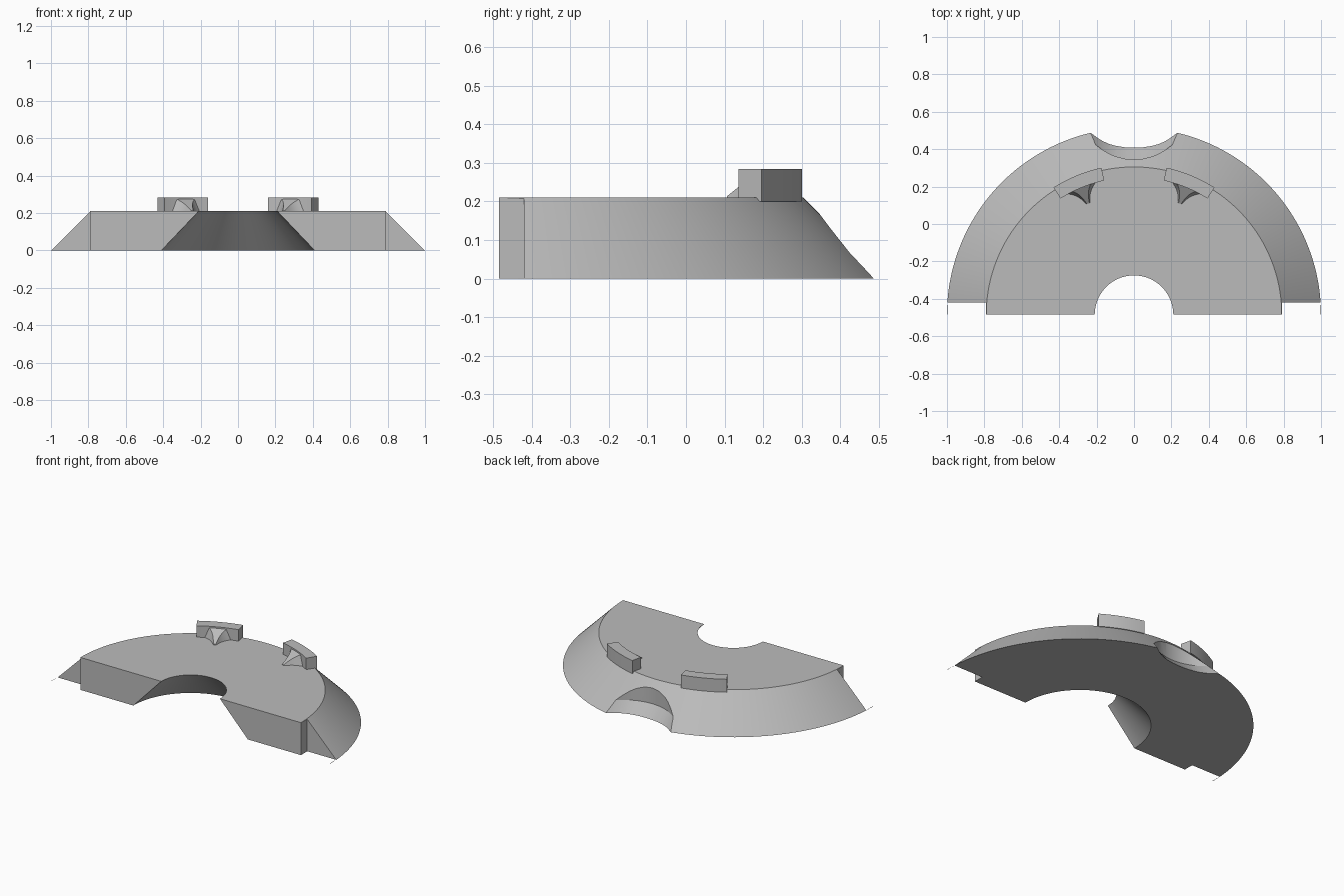
import bpy, bmesh, math
from mathutils import Vector

if "Cube" in bpy.data.objects:
    bpy.data.objects.remove(bpy.data.objects["Cube"])

CY = -0.485      # centre of the half ring
TOP = 0.21       # height of the top face

grey = bpy.data.materials.new("plain grey")
grey.use_nodes = True
grey.diffuse_color = (0.5, 0.5, 0.5, 1)
grey.node_tree.nodes["Principled BSDF"].inputs["Base Color"].default_value = (0.5, 0.5, 0.5, 1)


def loft(name, sections):
    """Skin a list of matching closed loops and cap both ends."""
    bm = bmesh.new()
    rings = [[bm.verts.new(p) for p in s] for s in sections]
    n = len(rings[0])
    for a, b in zip(rings, rings[1:]):
        for i in range(n):
            j = (i + 1) % n
            bm.faces.new((a[i], a[j], b[j], b[i]))
    bm.faces.new(rings[0])
    bm.faces.new(rings[-1])
    bmesh.ops.recalc_face_normals(bm, faces=bm.faces)
    mesh = bpy.data.meshes.new(name)
    bm.to_mesh(mesh)
    bm.free()
    mesh.materials.append(grey)
    ob = bpy.data.objects.new(name, mesh)
    bpy.context.collection.objects.link(ob)
    return ob


def select(ob):
    bpy.ops.object.select_all(action='DESELECT')
    ob.select_set(True)
    bpy.context.view_layer.objects.active = ob


def smooth(ob, angle=25):
    select(ob)
    bpy.ops.object.shade_smooth_by_angle(angle=math.radians(angle))


def cut(ob, cutter):
    cutter.hide_render = True
    select(ob)
    mod = ob.modifiers.new("cut", 'BOOLEAN')
    mod.operation = 'DIFFERENCE'
    mod.solver = 'EXACT'
    mod.object = cutter
    bpy.ops.object.modifier_apply(modifier=mod.name)
    bpy.data.objects.remove(cutter)


def polar(r, a, z):
    """Point at radius r and angle a (from the back, towards +x)."""
    return (r * math.sin(a), CY + r * math.cos(a), z)


def sweep(name, profile, a0, a1, steps):
    angles = [math.radians(a0 + (a1 - a0) * i / steps) for i in range(steps + 1)]
    return loft(name, [[polar(r, a, z) for r, z in profile] for a in angles])


# Half ring with a sloping outer wall and an undercut centre hole
body = sweep("half_ring_body", [(0.41, 0), (1, 0), (0.79, TOP), (0.21, TOP)], -90, 90, 96)

# Steps at both ends of the sloping rim
for s in (1, -1):
    x0, x1 = s * 0.79, s * 0.998
    cut(body, loft("end_cutter", [[(x0, y, z), (x1, y, z), (x1, y, z + 0.5), (x0, y, z + 0.5)]
                                  for y, z in ((-0.6, -0.1), (-0.42, -0.1))]))

# Scoop at the back: flared foot below, upright curved wall above
foot_half = [(0.26, 0.495), (0.23, 0.487), (0.215, 0.477), (0.2, 0.465), (0.17, 0.446),
             (0.135, 0.430), (0.1, 0.420), (0.05, 0.412)]
wall_half = [(0.26, 0.46), (0.23, 0.442), (0.215, 0.431), (0.2, 0.42), (0.17, 0.398),
             (0.135, 0.377), (0.1, 0.362), (0.05, 0.349)]


def scoop(half, mid, z):
    pts = [(0.26, 0.7)] + half + [(0, mid)]
    pts += [(-x, y) for x, y in reversed(pts[:-1])]
    return [(x, y, z) for x, y in pts]


cut(body, loft("scoop_cutter", [scoop(foot_half, 0.41, -0.002), scoop(wall_half, 0.345, 0.068),
                                scoop(wall_half, 0.345, 0.35)]))
smooth(body)

# Two curved tabs on the top edge, each with a flared gusset behind it
for s, side in ((1, "left"), (-1, "right")):
    tab = sweep(side + "_tab", [(0.735, 0.2), (0.805, 0.2), (0.805, 0.284), (0.735, 0.284)],
                s * 12.5, s * 32.3, 10)
    smooth(tab)

    a = math.radians(s * 22.4)
    out = Vector((math.sin(a), math.cos(a), 0))
    side_dir = Vector((math.cos(a), -math.sin(a), 0))
    sections = []
    for i in range(9):
        t = i / 8
        w = 0.012 + 0.035 * t + 0.055 * t ** 3     # concave flare towards the tab
        h = 0.004 + 0.066 * t                      # sloping top
        mid = Vector((0, CY, 0)) + out * (0.643 + 0.1 * t)
        sections.append([mid + side_dir * (w * k) + Vector((0, 0, z))
                         for k, z in ((-1, TOP - 0.005), (1, TOP - 0.005),
                                      (0.6, TOP + h), (-0.6, TOP + h))])
    smooth(loft(side + "_gusset", sections))
